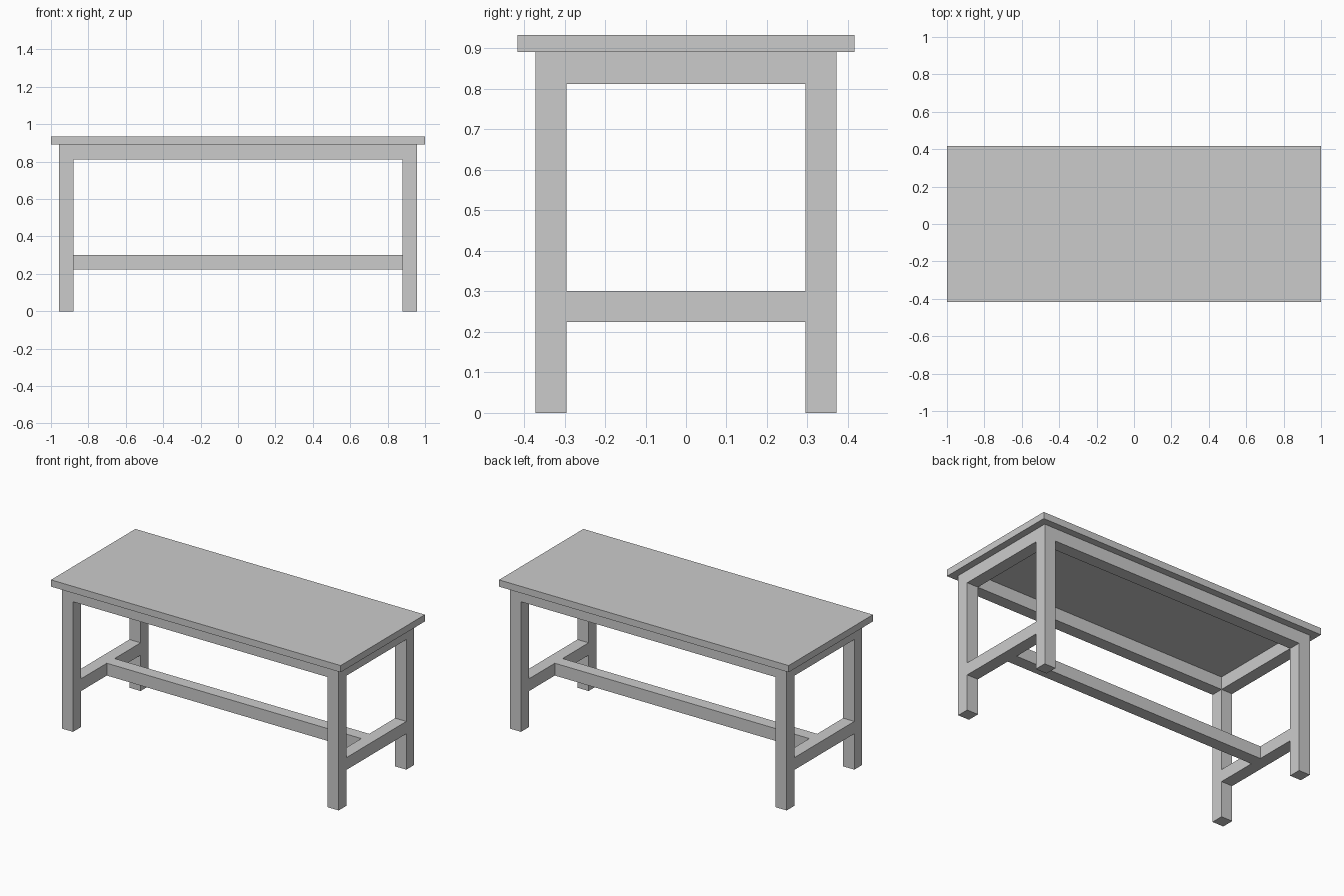
import bpy
import bmesh

if "Cube" in bpy.data.objects:
    bpy.data.objects.remove(bpy.data.objects["Cube"])

TOP_Z, UNDER_Z = 0.933, 0.891      # tabletop slab
LEG_X, LEG_Y, W = 0.956, 0.372, 0.077  # outer faces of the frame, timber width
IN_X, IN_Y = LEG_X - W, LEG_Y - W
LOW_Z = 0.224                      # underside of the stretchers


def box(name, lo, hi):
    """Axis-aligned box between two corners, origin at its centre."""
    bm = bmesh.new()
    bmesh.ops.create_cube(bm, size=1)
    bmesh.ops.scale(bm, vec=[b - a for a, b in zip(lo, hi)], verts=bm.verts)
    mesh = bpy.data.meshes.new(name)
    bm.to_mesh(mesh)
    bm.free()
    obj = bpy.data.objects.new(name, mesh)
    obj.location = [(a + b) / 2 for a, b in zip(lo, hi)]
    bpy.context.collection.objects.link(obj)
    return obj


def span(side, inner, outer):
    """Ordered range on the negative or positive side."""
    return sorted((side * inner, side * outer))


# Tabletop
box("tabletop", (-1, -0.416, UNDER_Z), (1, 0.416, TOP_Z))

# Square legs
for sx, xn in ((-1, "left"), (1, "right")):
    for sy, yn in ((-1, "front"), (1, "back")):
        x0, x1 = span(sx, IN_X, LEG_X)
        y0, y1 = span(sy, IN_Y, LEG_Y)
        box(f"{yn}_{xn}_leg", (x0, y0, 0), (x1, y1, UNDER_Z))

# Long aprons, flush with the legs
for sy, yn in ((-1, "front"), (1, "back")):
    y0, y1 = span(sy, IN_Y, LEG_Y)
    box(f"{yn}_apron", (-IN_X, y0, UNDER_Z - W - 0.002), (IN_X, y1, UNDER_Z))

# End aprons and end stretchers
for sx, xn in ((-1, "left"), (1, "right")):
    x0, x1 = span(sx, IN_X, LEG_X)
    box(f"{xn}_apron", (x0, -IN_Y, UNDER_Z - W - 0.002), (x1, IN_Y, UNDER_Z))
    box(f"{xn}_stretcher", (x0, -IN_Y, LOW_Z), (x1, IN_Y, LOW_Z + W))

# Centre stretcher joining the two ends
box("centre_stretcher", (-IN_X, -W / 2, LOW_Z), (IN_X, W / 2, LOW_Z + W))
